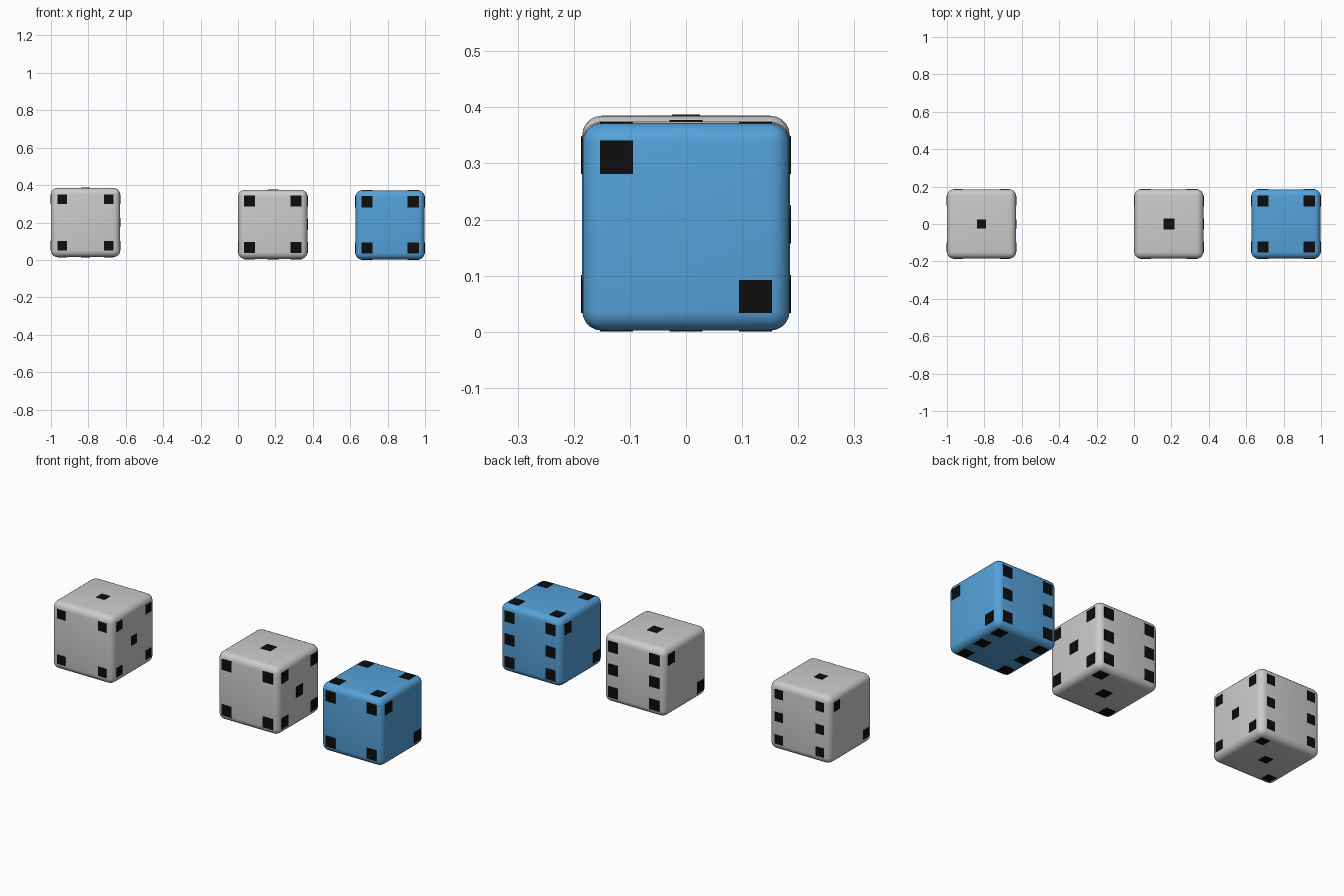
import bpy, bmesh
from mathutils import Vector, Matrix

if "Cube" in bpy.data.objects:
    bpy.data.objects.remove(bpy.data.objects["Cube"])

HALF, RADIUS, SPREAD, PROUD = 0.185, 0.035, 0.124, 0.002


def material(name, color):
    mat = bpy.data.materials.new(name)
    mat.diffuse_color = color
    mat.use_nodes = True
    mat.node_tree.nodes["Principled BSDF"].inputs["Base Color"].default_value = mat.diffuse_color
    return mat


black = material("pip_black", (0.004, 0.004, 0.004, 1))
blue = material("die_blue", (0.09, 0.36, 0.70, 1))

# Pip layouts on a -1..1 face grid (u, v)
CORNERS = [(-1, -1), (1, -1), (-1, 1), (1, 1)]
ONE = [(0, 0)]
TWO = [(-1, 1), (1, -1)]
THREE = [(-1, -1), (0, 0), (1, 1)]
FOUR = CORNERS
FIVE = CORNERS + ONE
SIX = CORNERS + [(-1, 0), (1, 0)]

# Outward normal, u axis and v axis of each face
FACES = {
    "front": ((0, -1, 0), (1, 0, 0), (0, 0, 1)),
    "back": ((0, 1, 0), (1, 0, 0), (0, 0, 1)),
    "right": ((1, 0, 0), (0, 1, 0), (0, 0, 1)),
    "left": ((-1, 0, 0), (0, -1, 0), (0, 0, 1)),
    "top": ((0, 0, 1), (1, 0, 0), (0, 1, 0)),
    "bottom": ((0, 0, -1), (1, 0, 0), (0, 1, 0)),
}


def add_die(name, center, pip_size, layout, mat=None):
    # Rounded cube body
    bpy.ops.mesh.primitive_cube_add(size=2 * HALF, location=center)
    body = bpy.context.object
    body.name = name
    bevel = body.modifiers.new("round_edges", "BEVEL")
    bevel.width, bevel.segments = RADIUS, 5
    bpy.ops.object.modifier_apply(modifier=bevel.name)
    bpy.ops.object.shade_smooth_by_angle()
    if mat:
        body.data.materials.append(mat)

    # Thin square pips, all faces in one mesh
    bm = bmesh.new()
    for face, spots in layout.items():
        n, u, v = (Vector(a) for a in FACES[face])
        size = [2 * PROUD if abs(c) else pip_size for c in n]
        for a, b in spots:
            pos = n * HALF + (u * a + v * b) * SPREAD
            bmesh.ops.create_cube(
                bm, size=1,
                matrix=Matrix.Translation(pos) @ Matrix.Diagonal((*size, 1)))
    mesh = bpy.data.meshes.new(name + "_pips")
    bm.to_mesh(mesh)
    bm.free()
    mesh.materials.append(black)
    pips = bpy.data.objects.new(name + "_pips", mesh)
    pips.location = center
    bpy.context.collection.objects.link(pips)


grey_layout = dict(front=FOUR, back=SIX, right=FIVE, left=TWO, top=ONE, bottom=THREE)
blue_layout = dict(front=FOUR, back=SIX, right=TWO, left=TWO, top=FOUR, bottom=SIX)

add_die("left_die", (-0.815, 0, 0.200), 0.050, grey_layout)
add_die("middle_die", (0.186, 0, 0.190), 0.059, grey_layout)
add_die("right_die", (0.813, 0, 0.187), 0.059, blue_layout, blue)
